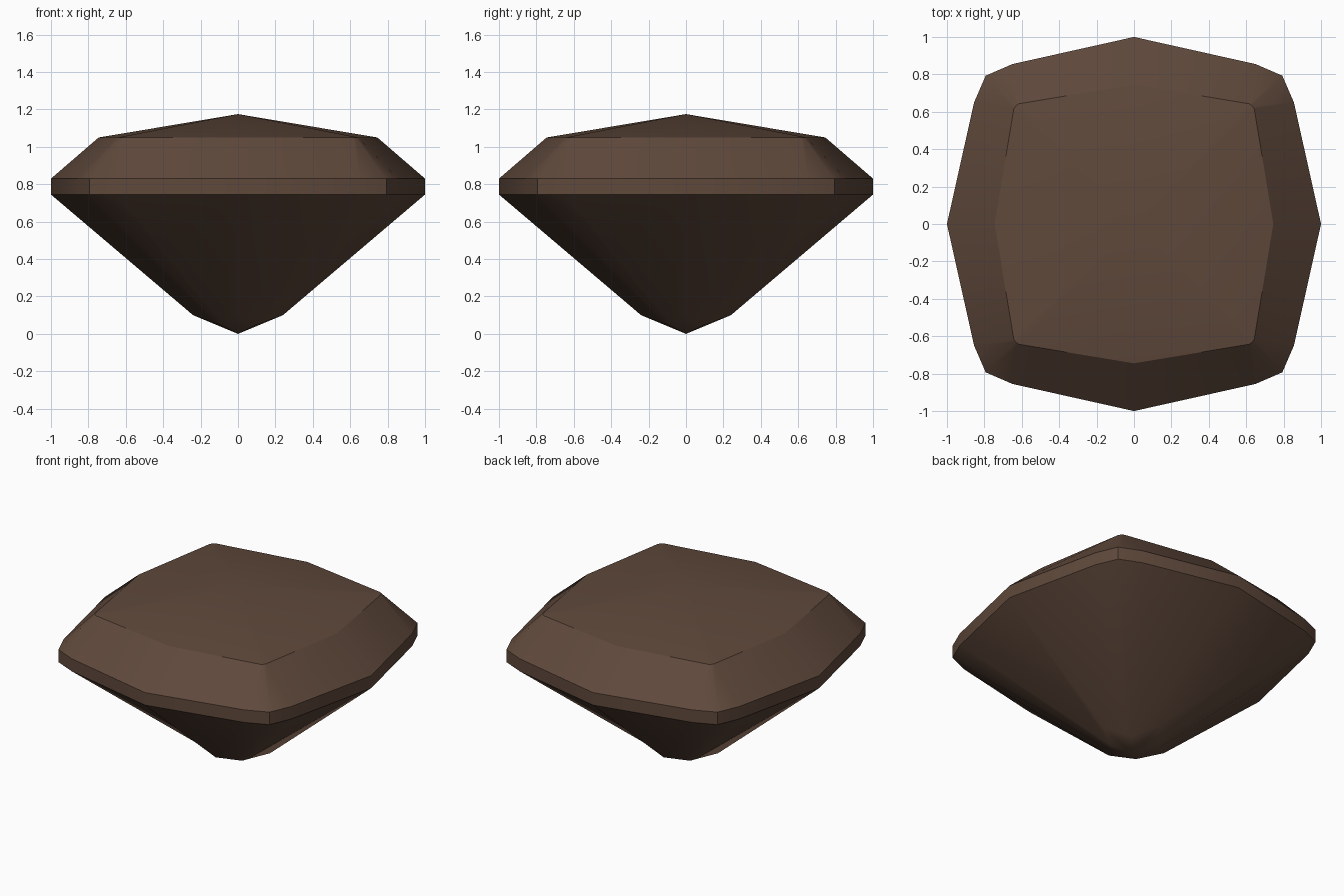
import bpy, bmesh, math

if "Cube" in bpy.data.objects:
    bpy.data.objects.remove(bpy.data.objects["Cube"])

brown = bpy.data.materials.new("dark brown")
brown.diffuse_color = (0.115, 0.066, 0.044, 1)
brown.use_nodes = True
brown.node_tree.nodes["Principled BSDF"].inputs["Base Color"].default_value = brown.diffuse_color

# Each ring: side midpoint, shoulder and corner as (x, y, z); quarter turns give the rest
RINGS = [
    [(0.24, 0, 0.10), (0.128, 0.08, 0.06), (0.10, 0.10, 0.05)],     # blunt tip
    [(1, 0, 0.745), (0.855, 0.65, 0.745), (0.793, 0.793, 0.745)],   # girdle bottom
    [(1, 0, 0.83), (0.855, 0.65, 0.83), (0.793, 0.793, 0.83)],      # girdle top
    [(0.745, 0, 1.05), (0.643, 0.615, 1.05), (0.632, 0.632, 1.05)], # table edge
]


def ring_points(ring):
    mid, shoulder, corner = ring
    quarter = [mid, shoulder, corner, (shoulder[1], shoulder[0], shoulder[2])]
    points = []
    for _ in range(4):
        points += quarter
        quarter = [(-y, x, z) for x, y, z in quarter]
    return points


bm = bmesh.new()
loops = [[bm.verts.new(p) for p in ring_points(r)] for r in RINGS]
n = len(loops[0])

# Pavilion, girdle and crown walls
for low, high in zip(loops, loops[1:]):
    for i in range(n):
        j = (i + 1) % n
        bm.faces.new((low[i], low[j], high[j], high[i]))

# Pointed base and shallow domed table
base = bm.verts.new((0, 0, 0))
peak = bm.verts.new((0, 0, 1.175))
for i in range(n):
    j = (i + 1) % n
    bm.faces.new((base, loops[0][j], loops[0][i]))
    bm.faces.new((peak, loops[-1][i], loops[-1][j]))

bmesh.ops.recalc_face_normals(bm, faces=bm.faces)
mesh = bpy.data.meshes.new("cushion_gem")
bm.to_mesh(mesh)
bm.free()
mesh.materials.append(brown)
gem = bpy.data.objects.new("cushion_gem", mesh)
bpy.context.collection.objects.link(gem)

# Soft facets with crisp girdle and table edges
bpy.context.view_layer.objects.active = gem
gem.select_set(True)
bpy.ops.object.shade_smooth_by_angle(angle=math.radians(30))
